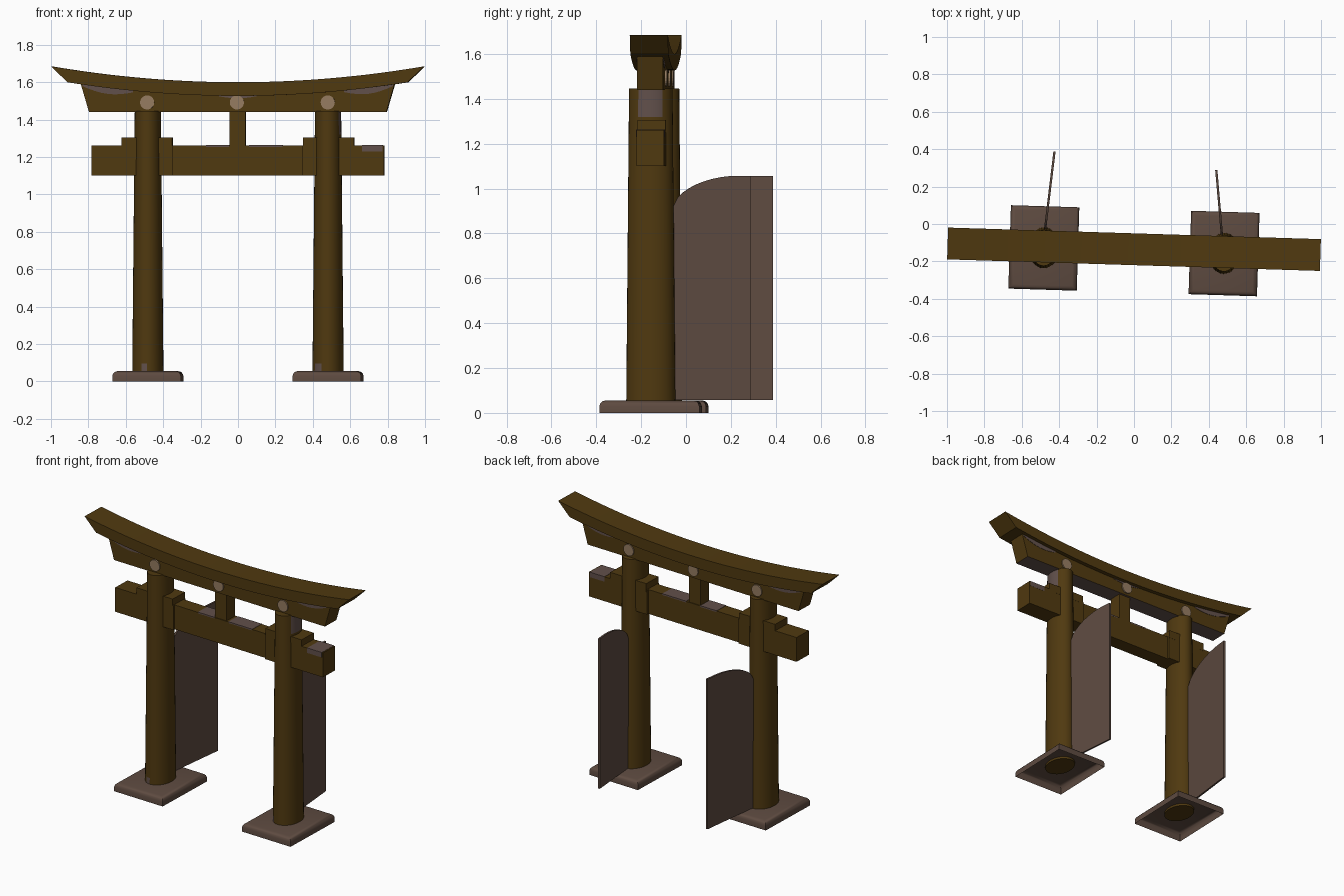
import bpy, bmesh, math
from mathutils import Matrix, Vector

if "Cube" in bpy.data.objects:
    bpy.data.objects.remove(bpy.data.objects["Cube"])

# The whole gate stands turned slightly about z
GATE = Matrix.Translation((0, -0.135, 0)) @ Matrix.Rotation(-0.031, 4, 'Z')


def material(name, rgb):
    m = bpy.data.materials.new(name)
    m.diffuse_color = (*rgb, 1)
    m.use_nodes = True
    m.node_tree.nodes["Principled BSDF"].inputs["Base Color"].default_value = m.diffuse_color
    return m


WOOD = material("brown_wood", (0.080, 0.041, 0.005))
STONE = material("grey_brown_stone", (0.112, 0.070, 0.052))
WORN = material("worn_grey", (0.120, 0.080, 0.070))
PEG = material("pale_peg", (0.300, 0.200, 0.120))


def finish(name, bm, mats, matrix=GATE, rule=None, smooth=False):
    bmesh.ops.recalc_face_normals(bm, faces=bm.faces)
    if rule:
        for f in bm.faces:
            f.material_index = 1 if rule(f.calc_center_median(), f.normal) else 0
    bm.transform(matrix)
    me = bpy.data.meshes.new(name)
    bm.to_mesh(me)
    bm.free()
    for m in mats:
        me.materials.append(m)
    ob = bpy.data.objects.new(name, me)
    bpy.context.collection.objects.link(ob)
    if smooth:
        bpy.ops.object.select_all(action='DESELECT')
        ob.select_set(True)
        bpy.context.view_layer.objects.active = ob
        bpy.ops.object.shade_smooth_by_angle(angle=math.radians(35))
    return ob


def loft(rings, caps=True):
    bm = bmesh.new()
    vs = [[bm.verts.new(p) for p in r] for r in rings]
    n = len(vs[0])
    for a, b in zip(vs, vs[1:]):
        for i in range(n):
            bm.faces.new((a[i], a[(i + 1) % n], b[(i + 1) % n], b[i]))
    if caps:
        bm.faces.new(vs[0])
        bm.faces.new(vs[-1])
    return bm


def box(name, x0, x1, y, z0, z1, mat=WOOD):
    rings = [[(x, -y, z0), (x, y, z0), (x, y, z1), (x, -y, z1)] for x in (x0, x1)]
    return finish(name, loft(rings), [mat])


def curved_beam(name, bottom, top, half, mats, rule=None):
    """Lofted beam; bottom and top map t in -1..1 to (x, z)."""
    rings = []
    for i in range(33):
        t = i / 16 - 1
        (xb, zb), (xt, zt) = bottom(t), top(t)
        rings.append([(xb, -half, zb), (xb, half, zb), (xt, half, zt), (xt, -half, zt)])
    return finish(name, loft(rings), mats, rule=rule, smooth=True)


def under(x):
    return 1.527 + 0.088 * x * x


# Curved top beam and the narrower beam below it
curved_beam("top_beam", lambda t: (0.91 * t, under(0.91 * t)),
            lambda t: (0.997 * t, 1.60 + 0.085 * t * t), 0.085, [WOOD])
curved_beam("lower_top_beam", lambda t: (0.795 * t, 1.44),
            lambda t: (0.84 * t, under(0.84 * t) + 0.004), 0.058, [WOOD, WORN],
            rule=lambda c, n: n.z < -0.9)

# Worn strips along the upper edge of the lower top beam
for side, x0, x1 in (("left", -0.83, -0.56), ("middle", -0.1, 0.1), ("right", 0.57, 0.83)):
    rings = []
    for i in range(9):
        x = x0 + (x1 - x0) * i / 8
        z, d = under(x), 0.004 + 0.028 * math.sin(math.pi * (i + 0.5) / 9)
        if side == "middle":
            d *= 0.4
        rings.append([(x, -0.060, z - d), (x, 0.060, z - d), (x, 0.060, z), (x, -0.060, z)])
    finish("worn_strip_" + side, loft(rings), [WORN])

# Tie beam: thin middle, thicker ends, with wedges round the pillars
box("tie_beam_middle", -0.36, 0.36, 0.048, 1.10, 1.262)
for s, side in ((-1, "left"), (1, "right")):
    a, b = sorted((s * 0.345, s * 0.783))
    box("tie_beam_end_" + side, a, b, 0.062, 1.10, 1.262)
    a, b = sorted((s * 0.35, s * 0.622))
    box("wedge_" + side, a, b, 0.0625, 1.25, 1.305)
box("centre_strut", -0.045, 0.042, 0.043, 1.25, 1.45)
box("worn_beam_top_left", -0.17, -0.046, 0.0485, 1.255, 1.264, WORN)
box("worn_beam_top_right", 0.06, 0.24, 0.0485, 1.255, 1.264, WORN)
box("worn_beam_end", 0.665, 0.775, 0.063, 1.23, 1.2635, WORN)

for s, side in ((-1, "left"), (1, "right")):
    # Tapered oval pillar
    rings = []
    for z in (0.04, 0.095, 0.5, 1.0, 1.32, 1.445):
        k = z / 1.445
        rings.append([(s * 0.482 + (0.084 - 0.014 * k) * math.cos(2 * math.pi * i / 32),
                       -0.007 + (0.110 - 0.013 * k) * math.sin(2 * math.pi * i / 32), z)
                      for i in range(32)])
    if s < 0:
        worn = lambda c, n: c.z < 0.09 and -0.5 < n.x < 0.05 and n.y < -0.5
    else:
        worn = lambda c, n: ((c.z > 1.32 and n.x > 0.93 and n.z < 0.5)
                             or (c.z < 0.09 and -0.85 < n.x < -0.4 and n.y < -0.3))
    finish("pillar_" + side, loft(rings), [WOOD, WORN], rule=worn, smooth=True)

    # Rounded stone slab, open underneath
    rings = []
    for z, inset in ((0, 0), (0.03, 0), (0.042, 0.004), (0.051, 0.012), (0.055, 0.025)):
        w, d = 0.183 - inset, 0.223 - inset
        rings.append([(s * 0.482 + w * u, -0.008 + d * v, z)
                      for u, v in ((-1, -1), (1, -1), (1, 1), (-1, 1))])
    bm = loft(rings, caps=False)
    bm.verts.ensure_lookup_table()
    bm.faces.new(bm.verts[-4:])
    finish("base_slab_" + side, bm, [STONE], smooth=True)

# Round peg ends on both faces of the lower top beam
for x, side in ((-0.484, "left"), (-0.004, "middle"), (0.482, "right")):
    ring = [(x + 0.038 * math.cos(i * math.pi / 10), 1.492 + 0.038 * math.sin(i * math.pi / 10))
            for i in range(20)]
    finish("peg_" + side, loft([[(px, y, pz) for px, pz in ring] for y in (-0.066, 0.066)]), [PEG])

# Thin open doors with an arched upper edge
for side, p, q in (("left", (-0.475, -0.025), (-0.425, 0.388)),
                   ("right", (0.470, -0.060), (0.440, 0.288))):
    p, q = Vector((*p, 0)), Vector((*q, 0))
    run = q - p
    off = run.normalized().cross(Vector((0, 0, 1))) * 0.006
    rings = []
    for i in range(17):
        t = i / 16
        top = 0.915 + 0.142 * math.sqrt(max(0, 1 - (1 - min(t / 0.85, 1)) ** 2)) ** 1.2
        c = p + run * t
        lo, hi = Vector((0, 0, 0.057)), Vector((0, 0, top))
        rings.append([c - off + lo, c + off + lo, c + off + hi, c - off + hi])
    finish("door_" + side, loft(rings), [STONE], matrix=Matrix.Identity(4))
